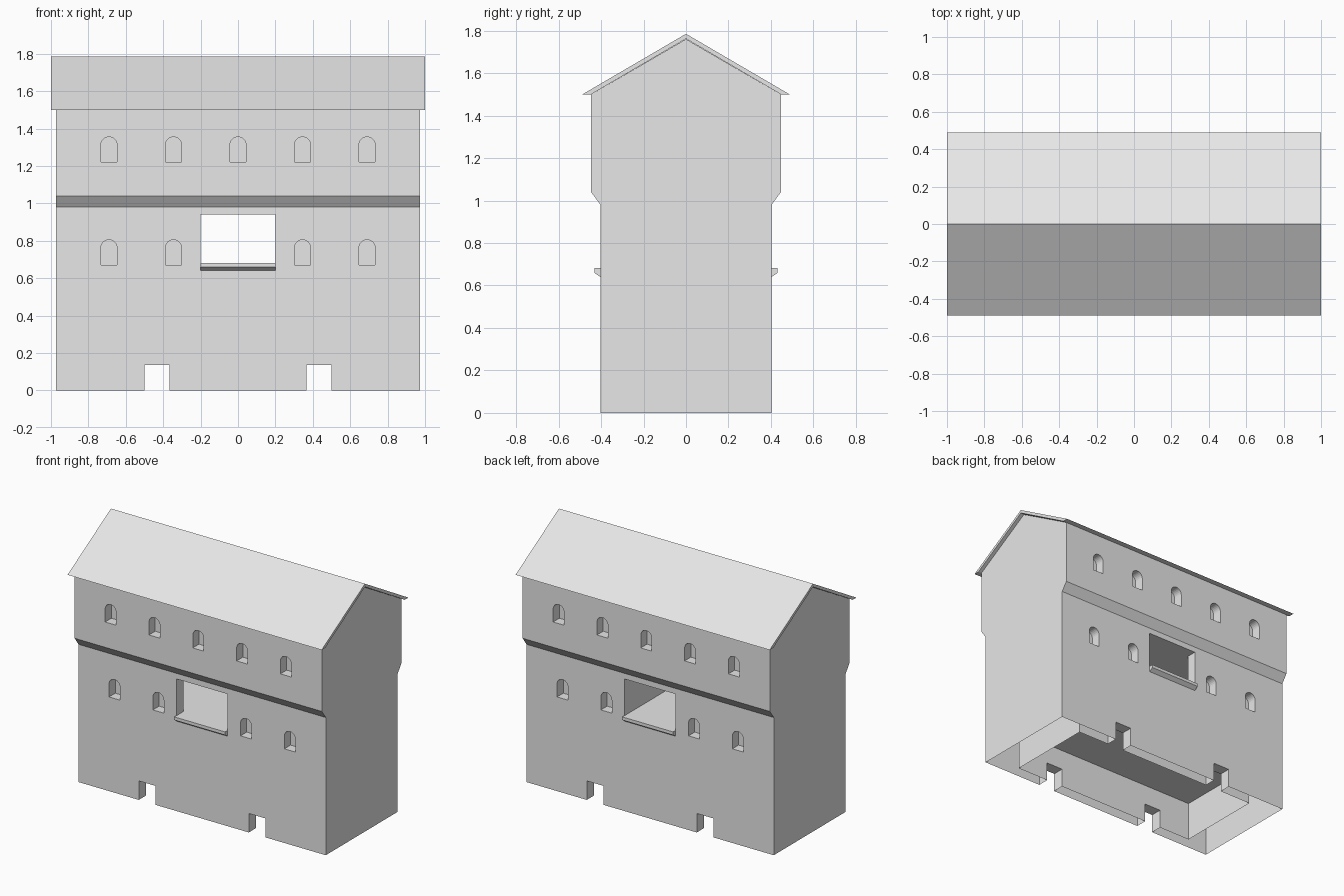
import bpy, bmesh, math

if "Cube" in bpy.data.objects:
    bpy.data.objects.remove(bpy.data.objects["Cube"])

stone = bpy.data.materials.new("pale_grey")
stone.use_nodes = True
stone.diffuse_color = (0.8, 0.8, 0.8, 1)
stone.node_tree.nodes["Principled BSDF"].inputs["Base Color"].default_value = (0.8, 0.8, 0.8, 1)


def prism(name, points, start, end, axis):
    """Extrude a 2D profile; axis 'X' takes (y, z) points, axis 'Y' takes (x, z)."""
    bm = bmesh.new()
    place = (lambda p, d: (d, *p)) if axis == "X" else (lambda p, d: (p[0], d, p[1]))
    face = bm.faces.new([bm.verts.new(place(p, start)) for p in points])
    new = bmesh.ops.extrude_face_region(bm, geom=[face])["geom"]
    step = (end - start, 0, 0) if axis == "X" else (0, end - start, 0)
    bmesh.ops.translate(bm, verts=[v for v in new if isinstance(v, bmesh.types.BMVert)], vec=step)
    bmesh.ops.recalc_face_normals(bm, faces=bm.faces)
    mesh = bpy.data.meshes.new(name)
    bm.to_mesh(mesh)
    bm.free()
    mesh.materials.append(stone)
    obj = bpy.data.objects.new(name, mesh)
    bpy.context.collection.objects.link(obj)
    return obj


def rect(x0, x1, z0, z1):
    return [(x0, z0), (x1, z0), (x1, z1), (x0, z1)]


def arch(x, z, half=0.043, spring=0.092):
    top = [(x + half * math.cos(a), z + spring + half * math.sin(a))
           for a in (math.pi * i / 12 for i in range(13))]
    return [(x - half, z), (x + half, z)] + top


def mirrored(half):
    """Complete a right-hand profile by mirroring it across the ridge line."""
    return half + [(-y, z) for y, z in reversed(half) if y > 0]


WALL, UPPER, DEPTH = 0.403, 0.447, 0.07

# Tower body with overhanging upper storey and gable
body = prism("gatehouse_walls",
             mirrored([(WALL, 0), (WALL, 0.98), (UPPER, 1.04), (UPPER, 1.5), (0, 1.76)]),
             -0.973, 0.973, "X")

cutters = []


def cut(points, y0, y1):
    cutters.append(prism("cutter", points, y0, y1, "Y"))


# Arched window niches on both long sides
for side in (-1, 1):
    for x in (-0.69, -0.345, 0, 0.345, 0.69):
        cut(arch(x, 1.22), side * (UPPER - DEPTH), side * 0.6)
        if x:
            cut(arch(x, 0.67), side * (WALL - DEPTH), side * 0.6)

# Large opening through the building, with a wider room behind it
cut(rect(-0.2, 0.2, 0.68, 0.94), -0.6, 0.6)
cut(rect(-0.85, 0.2, 0.68, 0.94), -WALL + DEPTH + 0.005, WALL - DEPTH - 0.005)

# Base cellar and the drain channels running through it
cut(rect(-0.75, 0.75, -0.1, 0.28), -0.32, 0.32)
for x in (-0.433, 0.433):
    cut(rect(x - 0.066, x + 0.066, -0.1, 0.135), -0.6, 0.6)

for c in cutters:
    mod = body.modifiers.new("cut", "BOOLEAN")
    mod.operation = "DIFFERENCE"
    mod.solver = "EXACT"
    mod.object = c

# Bake the cuts, then open the underside between outer and inner walls
baked = bpy.data.meshes.new_from_object(body.evaluated_get(bpy.context.evaluated_depsgraph_get()))
body.modifiers.clear()
body.data = baked
for c in cutters:
    bpy.data.objects.remove(c)
bm = bmesh.new()
bm.from_mesh(baked)
rim = [f for f in bm.faces if all(abs(v.co.z) < 0.001 for v in f.verts)]
bmesh.ops.delete(bm, geom=rim, context="FACES")
bm.to_mesh(baked)
bm.free()

# Thin gable roof
prism("roof", [(0, 1.785), (0.488, 1.5), (UPPER, 1.5), (0, 1.762),
               (-UPPER, 1.5), (-0.488, 1.5)], -1, 1, "X")

# Chamfered sills under the large opening
for name, s in (("front_sill", -1), ("back_sill", 1)):
    prism(name, [(s * WALL, 0.64), (s * 0.432, 0.66), (s * 0.432, 0.682), (s * WALL, 0.682)],
          -0.2, 0.2, "X")
